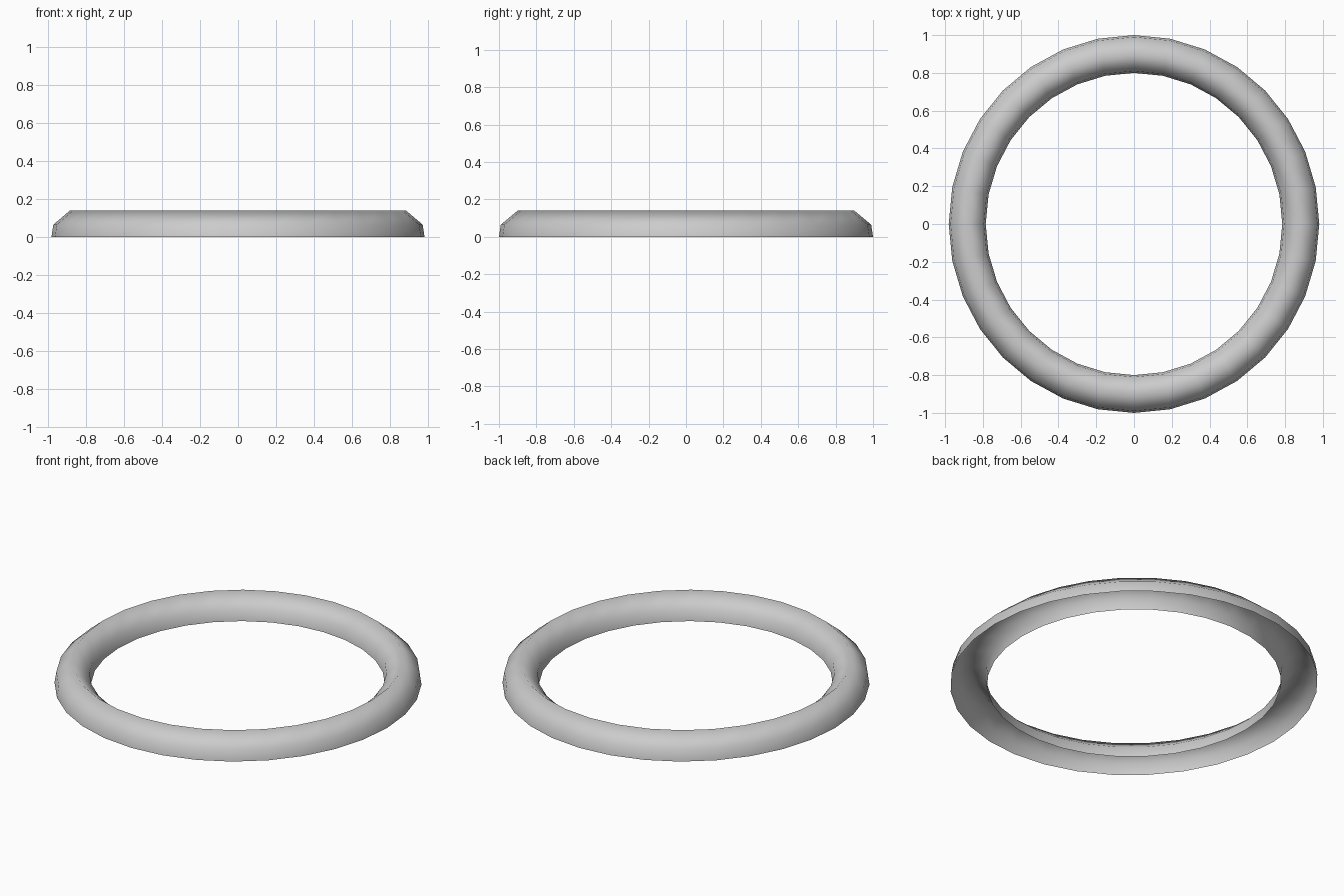
import bpy, bmesh, math

if "Cube" in bpy.data.objects:
    bpy.data.objects.remove(bpy.data.objects["Cube"])

SEGMENTS = 32
# Open half-round cross-section: (offset from ring centre line, height)
PROFILE = [(0.1, 0.0), (0.09, 0.065), (0.0, 0.14), (-0.09, 0.065), (-0.1, 0.0)]
CENTRE_X, CENTRE_Y = 0.883, 0.9

# Ring: sweep the profile round a slightly oval path, underside left open
bm = bmesh.new()
rings = []
for i in range(SEGMENTS):
    a = 2 * math.pi * i / SEGMENTS
    rings.append([bm.verts.new(((CENTRE_X + o * 0.98) * math.cos(a),
                                (CENTRE_Y + o) * math.sin(a), z))
                  for o, z in PROFILE])
for i in range(SEGMENTS):
    p, q = rings[i], rings[(i + 1) % SEGMENTS]
    for j in range(len(PROFILE) - 1):
        bm.faces.new((p[j], q[j], q[j + 1], p[j + 1])).smooth = True

mesh = bpy.data.meshes.new("ring")
bm.to_mesh(mesh)
bm.free()
ring = bpy.data.objects.new("ring", mesh)
bpy.context.collection.objects.link(ring)
